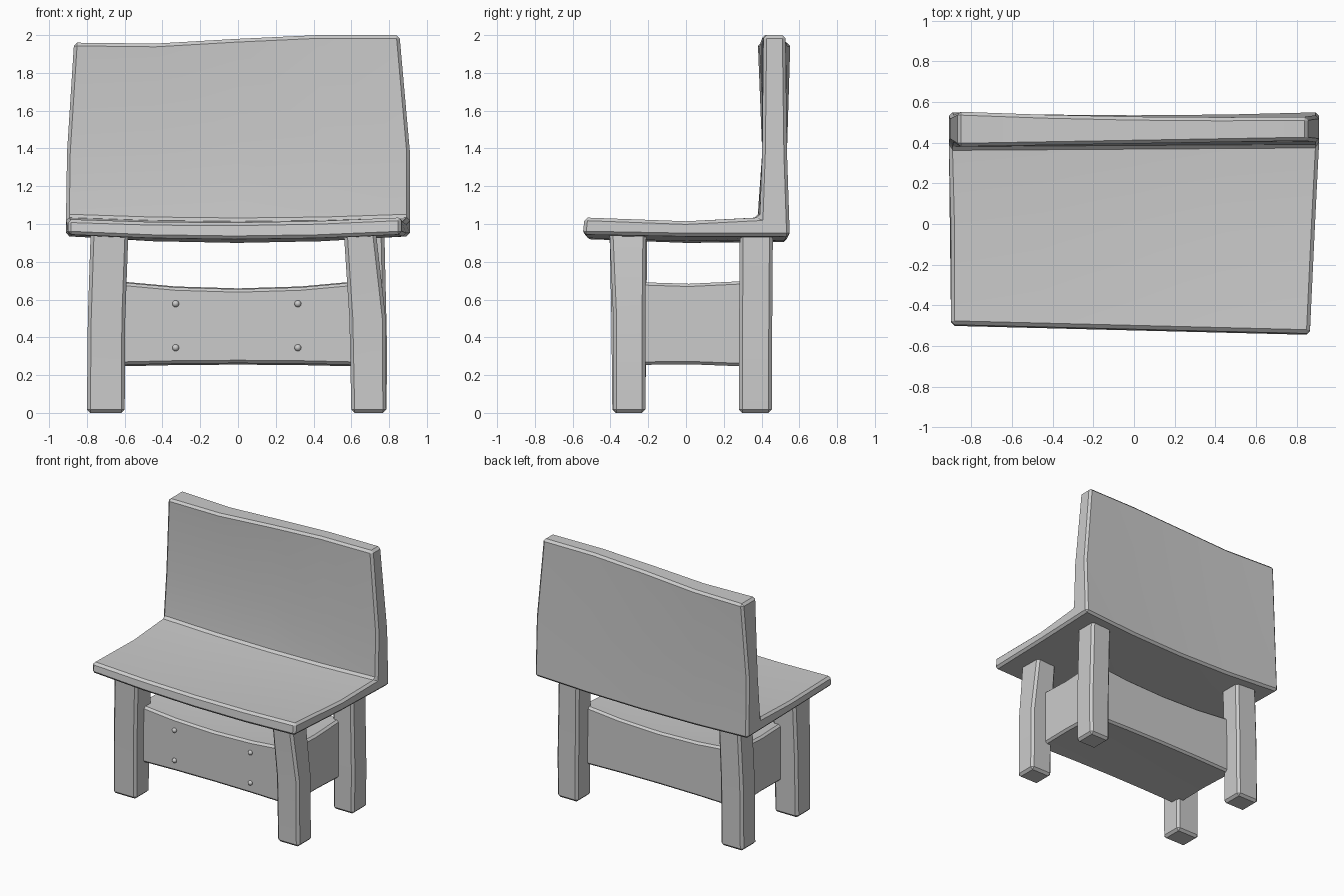
import bpy, bmesh, math

if "Cube" in bpy.data.objects:
    bpy.data.objects.remove(bpy.data.objects["Cube"])


def loft(name, rings, bevel=0.018):
    """Skin closed rings, cap both ends and chamfer the sharp edges."""
    bm = bmesh.new()
    vs = [[bm.verts.new(p) for p in r] for r in rings]
    n = len(rings[0])
    for a, b in zip(vs, vs[1:]):
        for i in range(n):
            j = (i + 1) % n
            bm.faces.new((a[i], a[j], b[j], b[i]))
    bm.faces.new(vs[0][::-1])
    bm.faces.new(vs[-1])
    bmesh.ops.recalc_face_normals(bm, faces=bm.faces[:])
    sharp = [e for e in bm.edges if e.calc_face_angle(0) > math.radians(45)]
    bmesh.ops.bevel(bm, geom=sharp, offset=bevel, segments=1, affect='EDGES', profile=0.5)
    me = bpy.data.meshes.new(name)
    bm.to_mesh(me)
    bm.free()
    ob = bpy.data.objects.new(name, me)
    bpy.context.collection.objects.link(ob)
    finish(ob)
    return ob


def finish(ob):
    bpy.ops.object.select_all(action='DESELECT')
    ob.select_set(True)
    bpy.context.view_layer.objects.active = ob
    bpy.ops.object.shade_smooth_by_angle(angle=math.radians(30))


# Seat and backrest: one L-shaped profile swept across the width
tops = [1.96, 1.955, 1.98, 2.0, 2.0]
rings = []
for k, top in enumerate(tops):
    u = -1 + k / 2
    c = 1 - u * u
    # y, z, left x, right x
    profile = [
        (-0.525 - 0.022 * u, 0.945 - 0.025 * c, -0.90, 0.865),
        (0.0, 0.935 - 0.035 * c, -0.90, 0.89),
        (0.55 - 0.015 * c, 0.935 - 0.03 * c, -0.91, 0.91),
        (0.535 - 0.01 * c, 1.38, -0.905, 0.91),
        (0.54 - 0.013 * u - 0.012 * c, top, -0.868, 0.855),
        (0.395 + 0.015 * u, top, -0.868, 0.855),
        (0.403 + 0.015 * c, 1.38, -0.905, 0.91),
        (0.385 + 0.006 * u, 1.035 - 0.02 * c, -0.91, 0.91),
        (0.0, 1.015 - 0.02 * c, -0.90, 0.89),
        (-0.515 - 0.022 * u, 1.03 - 0.022 * c + 0.005 * u, -0.90, 0.865),
    ]
    rings.append([(l + (r - l) * (u + 1) / 2, y, z) for y, z, l, r in profile])
loft("seat_and_backrest", rings, 0.017)


# Legs: levels of (z, x0, x1, y0, y1)
def leg(name, levels):
    loft(name, [[(a, c, z), (b, c, z), (b, d, z), (a, d, z)]
                for z, a, b, c, d in levels])


leg("front_left_leg", [(0, -0.80, -0.60, -0.39, -0.215),
                       (0.5, -0.795, -0.597, -0.395, -0.21),
                       (0.96, -0.78, -0.58, -0.405, -0.205)])
leg("front_right_leg", [(0, 0.60, 0.785, -0.385, -0.215),
                        (0.5, 0.59, 0.782, -0.385, -0.215),
                        (0.96, 0.56, 0.73, -0.405, -0.21)])
leg("rear_left_leg", [(0, -0.80, -0.61, 0.28, 0.455),
                      (0.5, -0.795, -0.605, 0.28, 0.455),
                      (0.96, -0.775, -0.59, 0.285, 0.46)])
leg("rear_right_leg", [(0, 0.61, 0.785, 0.28, 0.455),
                       (0.3, 0.61, 0.79, 0.28, 0.455),
                       (0.96, 0.60, 0.775, 0.285, 0.46)])

# Storage box between the legs, dished top and slightly arched bottom
rings = []
for k in range(5):
    u = -1 + k / 2
    c = 1 - u * u
    x = 0.66 * u
    zt, zb = 0.70 - 0.04 * c, 0.245 + 0.01 * c
    rings.append([(x, -0.30, zb + 0.008), (x, 0.015, zb + 0.012), (x, 0.33, zb),
                  (x, 0.33, zt), (x, 0.015, zt - 0.015), (x, -0.30, zt - 0.005)])
loft("storage_box", rings, 0.016)

# Round studs on the front of the box
for x in (-0.33, 0.317):
    for z in (0.345, 0.578):
        bpy.ops.mesh.primitive_uv_sphere_add(segments=12, ring_count=8, radius=0.018,
                                             location=(x, -0.302, z))
        bpy.context.object.name = "stud"
        finish(bpy.context.object)
